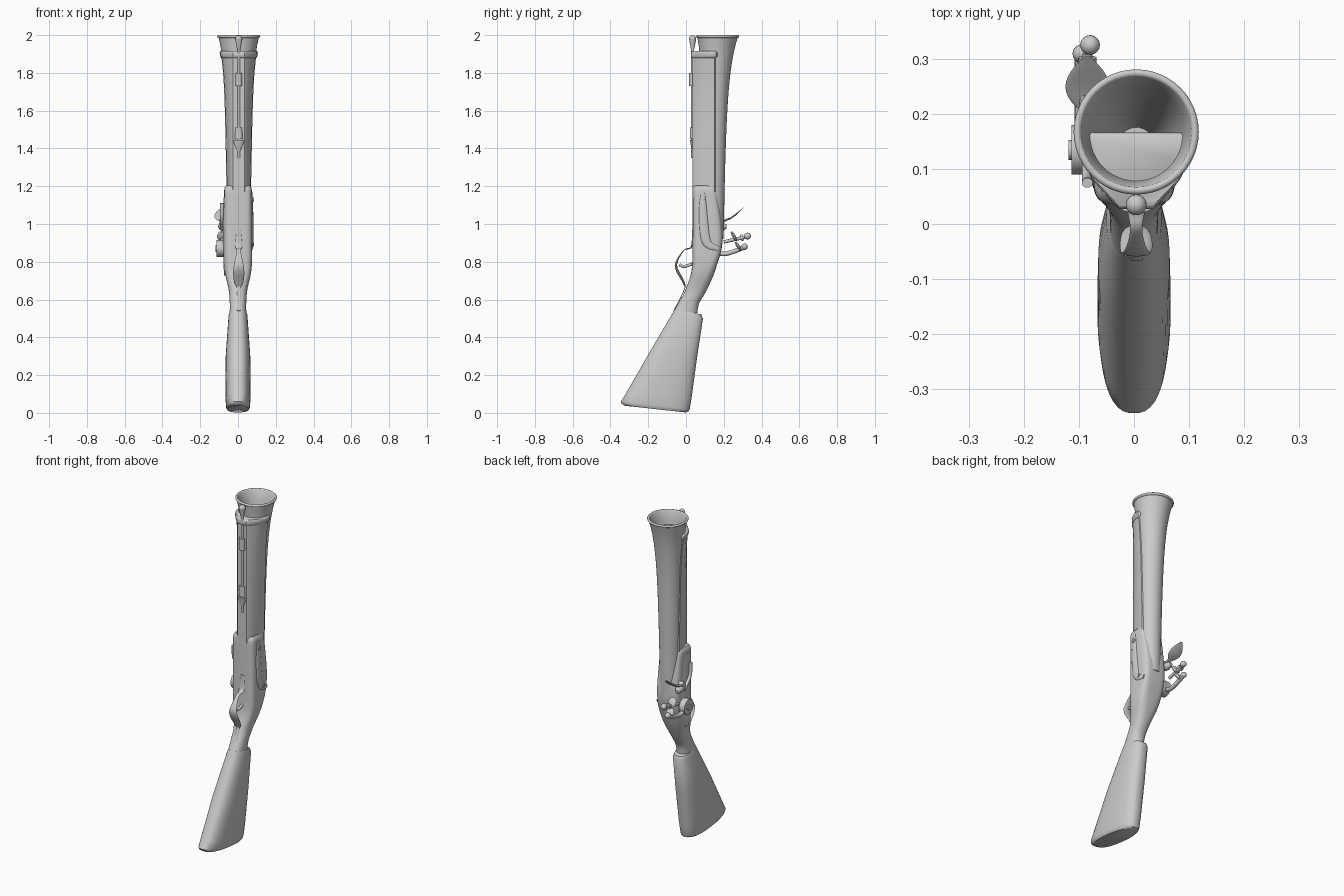
import bpy, bmesh, math
from math import sin, cos, pi, tau
from mathutils import Vector, Matrix

if "Cube" in bpy.data.objects:
    bpy.data.objects.remove(bpy.data.objects["Cube"], do_unlink=True)

SHADE = 0.6
COLOUR = (SHADE, SHADE, SHADE, 1)
grey = bpy.data.materials.new("plain grey")
grey.use_nodes = True
grey.diffuse_color = COLOUR
grey.node_tree.nodes["Principled BSDF"].inputs["Base Color"].default_value = COLOUR

CENTRE = 0.004
parts = []


def finish(name, bm):
    bmesh.ops.recalc_face_normals(bm, faces=bm.faces)
    mesh = bpy.data.meshes.new(name)
    bm.to_mesh(mesh)
    bm.free()
    mesh.materials.append(grey)
    part = bpy.data.objects.new(name, mesh)
    bpy.context.collection.objects.link(part)
    parts.append(part)


def loft(name, rings):
    """Skin a list of closed rings and cap both ends."""
    bm = bmesh.new()
    rows = [[bm.verts.new(point) for point in ring] for ring in rings]
    count = len(rows[0])
    for low, high in zip(rows, rows[1:]):
        for i in range(count):
            j = (i + 1) % count
            bm.faces.new((low[i], low[j], high[j], high[i]))
    bm.faces.new(rows[0])
    bm.faces.new(rows[-1])
    finish(name, bm)


def spline(points, steps=6):
    """Smooth curve through all the given points."""
    points = [Vector(point) for point in points]
    padded = [points[0]] + points + [points[-1]]
    curve = []
    for before, start, end, after in zip(padded, padded[1:], padded[2:], padded[3:]):
        leave, arrive = (end - before) / 2, (after - start) / 2
        for step in range(steps):
            t = step / steps
            ease = t * t * (3 - 2 * t)
            curve.append(start.lerp(end, ease) + leave * t * (1 - t) ** 2 - arrive * t * t * (1 - t))
    return curve + [points[-1]]


def even(t):
    return 1


def rounded(t):
    return max(0.2, sin(pi * t)) ** 0.5


def pod(t):
    return max(0.15, sin(pi * t))


def swelling(t):
    return rounded(t) * (0.7 + 0.3 * cos(4 * pi * t - 1))


def sweep(name, x, path, wide, deep, shape=even, sides=16):
    """Oval bar along a (y, z) path: half size wide along x, deep across the path."""
    points = spline(path)
    last = len(points) - 1
    rings = []
    for i, point in enumerate(points):
        along = (points[min(i + 1, last)] - points[max(i - 1, 0)]).normalized()
        size = shape(i / last)
        ring = []
        for k in range(sides):
            angle = tau * k / sides
            across = deep * size * sin(angle)
            ring.append((x + wide * size * cos(angle), point.x + across * along.y, point.y - across * along.x))
        rings.append(ring)
    loft(name, rings)


def rod(name, place, bottom, top, length, flat=1, sideways=False):
    """Straight cylinder or cone, upright or across the gun."""
    turn = Matrix.Rotation(pi / 2, 4, 'Y') if sideways else Matrix.Identity(4)
    bm = bmesh.new()
    bmesh.ops.create_cone(bm, segments=24, cap_ends=True, radius1=bottom, radius2=top, depth=length,
                          matrix=Matrix.Translation(place) @ turn @ Matrix.Diagonal((1, flat, 1, 1)))
    finish(name, bm)


def ball(name, place, radius):
    bm = bmesh.new()
    bmesh.ops.create_uvsphere(bm, u_segments=16, v_segments=10, radius=radius,
                              matrix=Matrix.Translation(place))
    finish(name, bm)


# Flared barrel with a rolled lip and an open bore
BREECH, MUZZLE = 0.92, 1.985


def along_barrel(z):
    return (z - BREECH) / (MUZZLE - BREECH)


def barrel_radius(z):
    t = along_barrel(z)
    return 0.056 + 0.02 * t + 0.03 * t ** 8


def bore_radius(z):
    return barrel_radius(z) - 0.006 - 0.03 * (1 - along_barrel(z))


def barrel_ring(z, radius, sides=48):
    y = 0.143 + 0.024 * along_barrel(z) ** 3
    return [(CENTRE + radius * cos(tau * k / sides), y + radius * sin(tau * k / sides), z)
            for k in range(sides)]


heights = [BREECH + (MUZZLE - BREECH) * i / 24 for i in range(25)]
LIP = 0.007
lip_angles = [pi * (k / 6 - 0.3) for k in range(8)]
loft("barrel", [barrel_ring(z, barrel_radius(z)) for z in heights]
     + [barrel_ring(2 - LIP + LIP * sin(a), 0.107 + LIP * cos(a)) for a in lip_angles]
     + [barrel_ring(z, bore_radius(z)) for z in reversed(heights[6:-1])])


# Butt and stock body: each section is front y, front z, rear y, rear z, half width
def stock_ring(section, power, sides=40):
    front_y, front_z, rear_y, rear_z, half = section
    ring = []
    for k in range(sides):
        angle = tau * (k + 0.5) / sides
        c, s = [math.copysign(abs(f) ** (2 / power), f) for f in (cos(angle), sin(angle))]
        back = (1 + c) / 2
        ring.append(Vector((half * s, front_y + (rear_y - front_y) * back,
                            front_z + (rear_z - front_z) * back)))
    return ring


def rim(ring, scale, lift):
    """Smaller copy of an end ring, for a rounded edge."""
    middle = sum(ring, Vector()) / len(ring)
    return [middle + (point - middle) * scale + Vector((0, 0, lift)) for point in ring]


butt = [stock_ring(section, 2.5) for section in (
    (-0.345, 0.06, 0.02, 0.02, 0.064), (-0.32, 0.1, 0.03, 0.08, 0.067),
    (-0.2, 0.31, 0.06, 0.3, 0.065), (-0.07, 0.53, 0.09, 0.5, 0.05))]
loft("butt", [rim(butt[0], 0.88, -0.02), rim(butt[0], 0.97, -0.012)] + butt + [rim(butt[-1], 0.88, 0.02)])

body = [stock_ring(section, min(4.6, 2.3 + 12 * max(0, section[1] - 0.65))) for section in spline((
    (-0.07, 0.53, 0.06, 0.53, 0.044), (-0.03, 0.6, 0.07, 0.58, 0.044), (0, 0.66, 0.11, 0.65, 0.05),
    (0.03, 0.76, 0.16, 0.77, 0.072), (0.035, 0.93, 0.195, 0.93, 0.075), (0.035, 1.18, 0.165, 1.18, 0.073)))]
loft("wrist_and_lock_block", body + [rim(body[-1], 0.96, 0.015), rim(body[-1], 0.85, 0.025)])


# Fore-end cradling the barrel, and its front band
def cradle(z, grow=0.0):
    r = barrel_radius(z) + grow
    half = ((0.03, 0.034 - grow), (0.042, 0.045 - grow), (r * 0.82, 0.08), (r, 0.115),
            (r + 0.004, 0.152 + grow), (r - 0.006, 0.16 + grow))
    return [(CENTRE + x, y, z) for x, y in half] + [(CENTRE - x, y, z) for x, y in reversed(half)]


loft("fore_end", [cradle(1.17 + 0.72 * i / 9) for i in range(10)])
loft("front_band", [cradle(1.897 + 0.018 * cos(pi * i / 6), 0.007 * sin(pi * i / 6)) for i in range(7)])

# Ramrod, its flared tip and its pipes
ROD_Y = 0.035
rod("ramrod", (CENTRE, ROD_Y, 1.65), 0.008, 0.008, 0.6)
rod("ramrod_tip", (CENTRE, ROD_Y, 1.955), 0.01, 0.019, 0.05)
ball("ramrod_end", (CENTRE, ROD_Y, 1.98), 0.019)
rod("middle_pipe", (CENTRE, ROD_Y, 1.765), 0.018, 0.018, 0.07)
rod("tail_pipe", (CENTRE, ROD_Y, 1.48), 0.02, 0.018, 0.06, 0.7)
rod("tail_spade", (CENTRE, ROD_Y, 1.41), 0.003, 0.033, 0.07, 0.45)

# Trigger guard and trigger
sweep("trigger_guard", CENTRE, [(0.034, 0.97), (0.03, 0.88), (-0.012, 0.86), (-0.053, 0.78),
                                (-0.012, 0.69), (-0.01, 0.65), (-0.065, 0.54)], 0.03, 0.007, swelling)
sweep("trigger", CENTRE, [(0.04, 0.79), (-0.01, 0.775), (-0.035, 0.785)], 0.008, 0.008)

# Curved plate on the left flank, lock plate on the right
sweep("side_plate", 0.073, [(0.09, 1.17), (0.09, 1.07), (0.1, 0.94), (0.12, 0.89), (0.17, 0.87)],
      0.009, 0.025, rounded)
sweep("lock_plate", -0.071, [(0.09, 1.17), (0.1, 1), (0.11, 0.9), (0.09, 0.73)], 0.009, 0.04, rounded)
for y, z in ((0.09, 1.13), (0.13, 0.89)):
    rod("side_plate_screw", (0.08, y, z), 0.01, 0.01, 0.008, sideways=True)

# Pan, spring and frizzen
LOCK_X = -0.085
sweep("priming_pan", LOCK_X, [(0.14, 0.99), (0.215, 0.985)], 0.02, 0.022, rounded)
sweep("frizzen_spring", LOCK_X, [(0.075, 1.11), (0.085, 1.03), (0.14, 0.97)], 0.01, 0.009)
sweep("frizzen", LOCK_X, [(0.2, 1.01), (0.25, 1.04), (0.305, 1.087)], 0.04, 0.004, pod)
sweep("frizzen_arm", LOCK_X, [(0.155, 1), (0.235, 1.03)], 0.014, 0.005)
rod("frizzen_pivot", (LOCK_X, 0.16, 1.01), 0.016, 0.016, 0.028, sideways=True)

# Cock with its jaws and clamp screw
rod("cock_body", (-0.096, 0.135, 0.87), 0.045, 0.045, 0.036, sideways=True)
rod("cock_screw", (-0.115, 0.135, 0.87), 0.018, 0.018, 0.008, sideways=True)
sweep("cock_neck", LOCK_X - 0.01, [(0.135, 0.86), (0.19, 0.842), (0.24, 0.85), (0.315, 0.88)], 0.013, 0.012)
ball("neck_knob", (LOCK_X - 0.01, 0.31, 0.88), 0.017)
sweep("lower_jaw", LOCK_X, [(0.29, 0.86), (0.262, 0.905)], 0.026, 0.009, rounded)
sweep("upper_jaw", LOCK_X, [(0.268, 0.91), (0.24, 0.96)], 0.026, 0.009, rounded)
sweep("clamp_screw", LOCK_X, [(0.2, 0.905), (0.31, 0.93)], 0.009, 0.009)
sweep("clamp_collar", LOCK_X, [(0.29, 0.926), (0.303, 0.929)], 0.017, 0.017)
ball("clamp_screw_ball", (-0.08, 0.326, 0.936), 0.018)

# Smooth shading with crisp edges
bpy.ops.object.select_all(action='DESELECT')
for part in parts:
    part.select_set(True)
bpy.context.view_layer.objects.active = parts[0]
bpy.ops.object.shade_smooth_by_angle(angle=math.radians(40))
